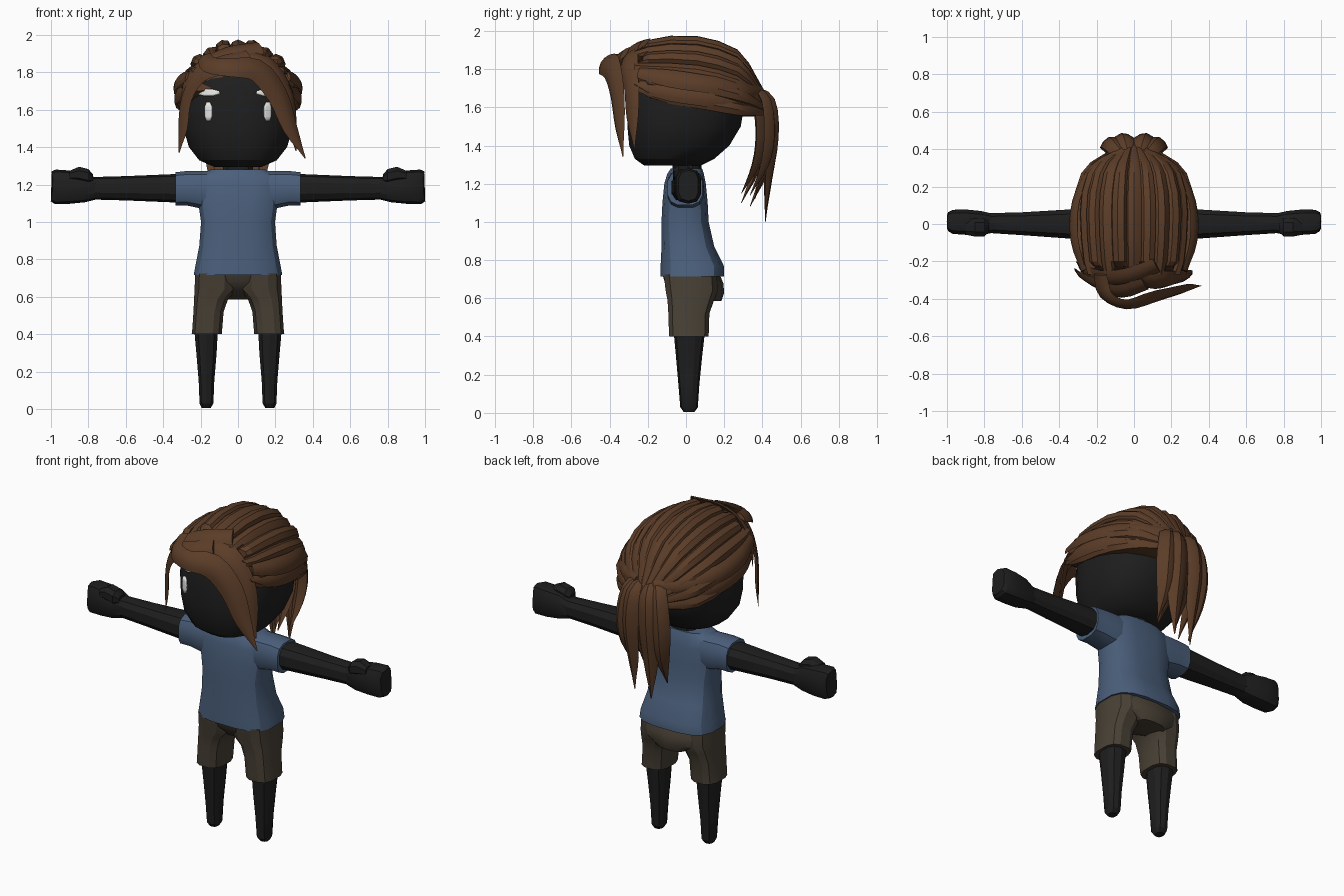
import bpy, bmesh, math
from mathutils import Vector

if "Cube" in bpy.data.objects:
    bpy.data.objects.remove(bpy.data.objects["Cube"])

def material(name, rgb):
    m = bpy.data.materials.new(name)
    m.diffuse_color = (*rgb, 1)
    m.use_nodes = True
    m.node_tree.nodes["Principled BSDF"].inputs["Base Color"].default_value = m.diffuse_color
    return m

SKIN = material("black skin", (0.013, 0.013, 0.013))
HAIR = material("brown hair", (0.105, 0.046, 0.021))
SHIRT = material("blue cloth", (0.07, 0.115, 0.2))
SHORTS = material("olive brown cloth", (0.066, 0.052, 0.036))
WHITE = material("off white", (0.8, 0.8, 0.78))

def finish(name, bm, mat, angle=28):
    bmesh.ops.recalc_face_normals(bm, faces=bm.faces)
    me = bpy.data.meshes.new(name)
    bm.to_mesh(me)
    bm.free()
    me.materials.append(mat)
    ob = bpy.data.objects.new(name, me)
    bpy.context.collection.objects.link(ob)
    bpy.context.view_layer.objects.active = ob
    ob.select_set(True)
    bpy.ops.object.shade_smooth_by_angle(angle=math.radians(angle))
    ob.select_set(False)
    return ob

def skin_rings(bm, rings):
    """Join rings of points into one closed skin."""
    vs = [[bm.verts.new(p) for p in r] for r in rings]
    n = len(vs[0])
    for a, b in zip(vs, vs[1:]):
        for i in range(n):
            j = (i + 1) % n
            bm.faces.new((a[i], a[j], b[j], b[i]))
    bm.faces.new(vs[0])
    bm.faces.new(vs[-1])

def loft(name, rows, mat, axis="z", sides=12, power=2.5, mirror=False):
    """Rows: position on axis, then low and high bounds of the two other axes."""
    bm = bmesh.new()
    for s in ((1, -1) if mirror else (1,)):
        rings = []
        for t, a0, a1, b0, b1 in rows:
            ring = []
            for k in range(sides):
                an = 2 * math.pi * (k + 0.5) / sides
                c, d = math.cos(an), math.sin(an)
                u = (a0 + a1) / 2 + (a1 - a0) / 2 * math.copysign(abs(c) ** (2 / power), c)
                v = (b0 + b1) / 2 + (b1 - b0) / 2 * math.copysign(abs(d) ** (2 / power), d)
                p = (u, v, t) if axis == "z" else (t, u, v)
                ring.append((p[0] * s, p[1], p[2]))
            rings.append(ring)
        skin_rings(bm, rings)
    return finish(name, bm, mat)

# Head and neck
HEAD = [(1.295, -.13, .13, -.22, .08), (1.33, -.21, .21, -.27, .15), (1.40, -.265, .265, -.3, .23),
        (1.50, -.295, .295, -.31, .29), (1.62, -.305, .305, -.31, .31), (1.72, -.295, .295, -.295, .31),
        (1.80, -.26, .26, -.27, .28), (1.87, -.2, .2, -.2, .2), (1.92, -.1, .1, -.1, .1)]
loft("head", HEAD, SKIN, sides=20, power=2.4)
loft("neck", [(1.22, -.09, .09, -.07, .08), (1.33, -.08, .08, -.07, .08)], SKIN, sides=10)

def face_y(x, z):
    for r, q in zip(HEAD, HEAD[1:]):
        if r[0] <= z <= q[0]:
            t = (z - r[0]) / (q[0] - r[0])
            _, _, w, f, b = [m + (n - m) * t for m, n in zip(r, q)]
            return (f + b) / 2 - (b - f) / 2 * (1 - abs(x / w) ** 2.4) ** (1 / 2.4)

# Eyes and brows: thin plates following the face
def face_plates(name, cx, cz, hw, hh):
    bm = bmesh.new()
    for s in (1, -1):
        grid = []
        for i in range(5):
            t = i / 2 - 1
            w = hw * max(0.45, (1 - t ** 4) ** .5)
            row = []
            for j in range(5):
                x, z = cx + w * (j / 2 - 1), cz + hh * t
                row.append(bm.verts.new((s * x, face_y(x, z) - .009, z)))
            grid.append(row)
        for i in range(4):
            for j in range(4):
                q = (grid[i][j], grid[i][j + 1], grid[i + 1][j + 1], grid[i + 1][j])
                bm.faces.new(q if s == 1 else q[::-1])
    ob = finish(name, bm, WHITE)
    mod = ob.modifiers.new("thickness", "SOLIDIFY")
    mod.thickness, mod.offset = .009, 0

face_plates("eyes", .158, 1.59, .02, .05)
face_plates("brows", .16, 1.692, .062, .017)

# Shirt
loft("shirt_body", [(.715, -.24, .24, -.135, .2), (.77, -.23, .23, -.135, .2), (.87, -.21, .21, -.13, .15),
                    (1.0, -.2, .2, -.13, .12), (1.1, -.215, .215, -.125, .115), (1.2, -.225, .225, -.115, .105),
                    (1.25, -.215, .215, -.1, .095), (1.28, -.15, .15, -.08, .085)], SHIRT, sides=16, power=3)
loft("sleeves", [(.1, -.09, .09, 1.07, 1.275), (.2, -.1, .095, 1.07, 1.275), (.27, -.1, .09, 1.085, 1.275),
                 (.335, -.1, .09, 1.085, 1.268)], SHIRT, axis="x", sides=12, power=2.8, mirror=True)

# Arms, hands and thumbs
loft("arms", [(.25, -.08, .08, 1.1, 1.26), (.36, -.08, .08, 1.105, 1.255), (.6, -.062, .065, 1.115, 1.245),
              (.78, -.05, .06, 1.12, 1.24)], SKIN, axis="x", sides=10, mirror=True)
hands = loft("hands", [(.76, -.05, .058, 1.12, 1.235), (.82, -.062, .072, 1.105, 1.265),
                       (.9, -.06, .08, 1.097, 1.275), (.96, -.055, .078, 1.095, 1.28),
                       (.985, -.04, .065, 1.11, 1.27)], SKIN, axis="x", sides=10, power=3, mirror=True)
for v in hands.data.vertices:  # slanted fingertips
    if abs(v.co.x) > .95:
        v.co.x += math.copysign((v.co.z - 1.2) * .18, v.co.x)
loft("thumbs", [(.775, -.045, .02, 1.21, 1.255), (.8, -.07, .035, 1.2, 1.285), (.85, -.07, .035, 1.21, 1.298),
                (.9, -.06, .02, 1.22, 1.275)], SKIN, axis="x", sides=8, mirror=True)

# Shorts and legs
loft("shorts_legs", [(.4, .085, .25, -.09, .12), (.42, .083, .247, -.092, .122), (.52, .075, .24, -.095, .125),
                     (.59, .05, .237, -.1, .15), (.64, .0, .235, -.11, .17), (.725, 0, .232, -.12, .165)],
     SHORTS, sides=12, power=2.8, mirror=True)
loft("shorts_hips", [(.585, -.1, .1, .03, .185), (.63, -.19, .19, -.07, .2), (.68, -.225, .225, -.11, .195),
                     (.73, -.232, .232, -.125, .175)], SHORTS, sides=14, power=2.6)
loft("legs", [(.005, .145, .195, -.012, .045), (.03, .13, .207, -.03, .062), (.15, .125, .212, -.04, .07),
              (.3, .112, .225, -.053, .085), (.43, .105, .237, -.065, .1)], SKIN, sides=10, mirror=True)

# Hair cap: swept back strands drawn as shingled ridges
CAP = [(-.255, .275, 1.915, 1.73), (-.2, .3, 1.95, 1.69), (-.08, .315, 1.972, 1.66), (.06, .322, 1.97, 1.64),
       (.17, .312, 1.945, 1.62), (.27, .28, 1.9, 1.60), (.33, .23, 1.83, 1.59), (.38, .15, 1.74, 1.58),
       (.425, .07, 1.66, 1.57)]
STRANDS = 13
bm = bmesh.new()
rings = []
for k, (y, hw, top, base) in enumerate(CAP):
    ring = []
    depth = .085 if k == 0 else .06
    for i in range(STRANDS):
        for f, bump in ((.0, -.4), (.12, .4), (.5, 1), (.88, .4)):
            a = math.radians(-100 + 200 * (i + f) / STRANDS)
            m = 1 + depth * (bump - .6) + (.015 if i % 2 else -.015)
            jag = (.03 if i % 2 else -.015) if k == 0 else 0
            ring.append((hw * m * math.sin(a), y + jag, base + (top - base) * m * math.cos(a)))
    rings.append(ring)
skin_rings(bm, rings)
finish("hair_cap", bm, HAIR, 25)

# Loose strands: tapered lens sections along a curve
def strands(name, paths, thick=.35, centre=(0, 0, 1.6)):
    bm = bmesh.new()
    for path in paths:
        pts = [Vector(p) for p in path]
        pts = [pts[0] * 2 - pts[1]] + pts + [pts[-1] * 2 - pts[-2]]
        fine = []
        for a, b, c, d in zip(pts, pts[1:], pts[2:], pts[3:]):
            for t in (0, 1 / 3, 2 / 3):
                fine.append(.5 * (2 * b + (c - a) * t + (2 * a - 5 * b + 4 * c - d) * t * t
                                  + (3 * b - a - 3 * c + d) * t ** 3))
        fine.append(pts[-2])
        rings = []
        for i, q in enumerate(fine):
            p, w = q.xyz, max(q.w, .003)
            tan = (fine[min(i + 1, len(fine) - 1)].xyz - fine[max(i - 1, 0)].xyz).normalized()
            out = p - Vector(centre)
            out = (out - tan * out.dot(tan)).normalized()
            side = tan.cross(out)
            rings.append([p + side * w * u + out * w * v * thick for u, v in
                          ((-1, 0), (-.55, .7), (0, 1), (.55, .7), (1, 0), (0, -.6))])
        skin_rings(bm, rings)
    finish(name, bm, HAIR, 35)

strands("fringe", [
    [(-.18, -.27, 1.88, .04), (-.15, -.38, 1.84, .05), (-.04, -.43, 1.825, .055), (.1, -.39, 1.81, .07),
     (.21, -.36, 1.68, .065), (.28, -.345, 1.5, .045), (.36, -.33, 1.34, 0)],
    [(-.04, -.28, 1.89, .05), (.14, -.3, 1.84, .07), (.245, -.285, 1.71, .055), (.28, -.28, 1.55, .045),
     (.31, -.27, 1.38, 0)],
    [(.06, -.32, 1.88, .05), (-.08, -.36, 1.84, .06), (-.2, -.32, 1.785, .05), (-.275, -.28, 1.66, .04),
     (-.295, -.26, 1.5, .035), (-.315, -.25, 1.37, 0)],
    [(.12, -.22, 1.93, .05), (-.03, -.28, 1.9, .06), (-.16, -.29, 1.84, .06), (-.26, -.25, 1.75, .05),
     (-.31, -.2, 1.64, 0)]])

# Side locks sweeping from the temples to the gather point
strands("side_locks", [[(s * .27, -.25, z, .03), (s * .318, -.08, z - .03, .05), (s * .31, .12, z - .06, .05),
                        (s * .22, .3, z - .09, .05), (s * .06, .4, z - .1, .03)]
                       for s in (1, -1) for z in (1.71, 1.78)])

# Ponytail
strands("ponytail", [[(x * .5, .35, 1.69, .04), (x, y, 1.63, .055), (x * 1.25, y + .015, 1.45, .06),
                      (x * 1.2, y - .01, (1.45 + tip) / 2, .045), (x * 1.1, y - lean, tip, 0)]
                     for x, y, tip, lean in ((-.1, .415, 1.08, .08), (-.05, .435, 1.0, .02), (.0, .41, 1.12, .05),
                                             (.05, .435, 1.03, .02), (.1, .415, 1.14, .08), (-.07, .37, 1.1, .08),
                                             (.06, .37, 1.15, .08))],
        thick=.6, centre=(0, .1, 1.5))
